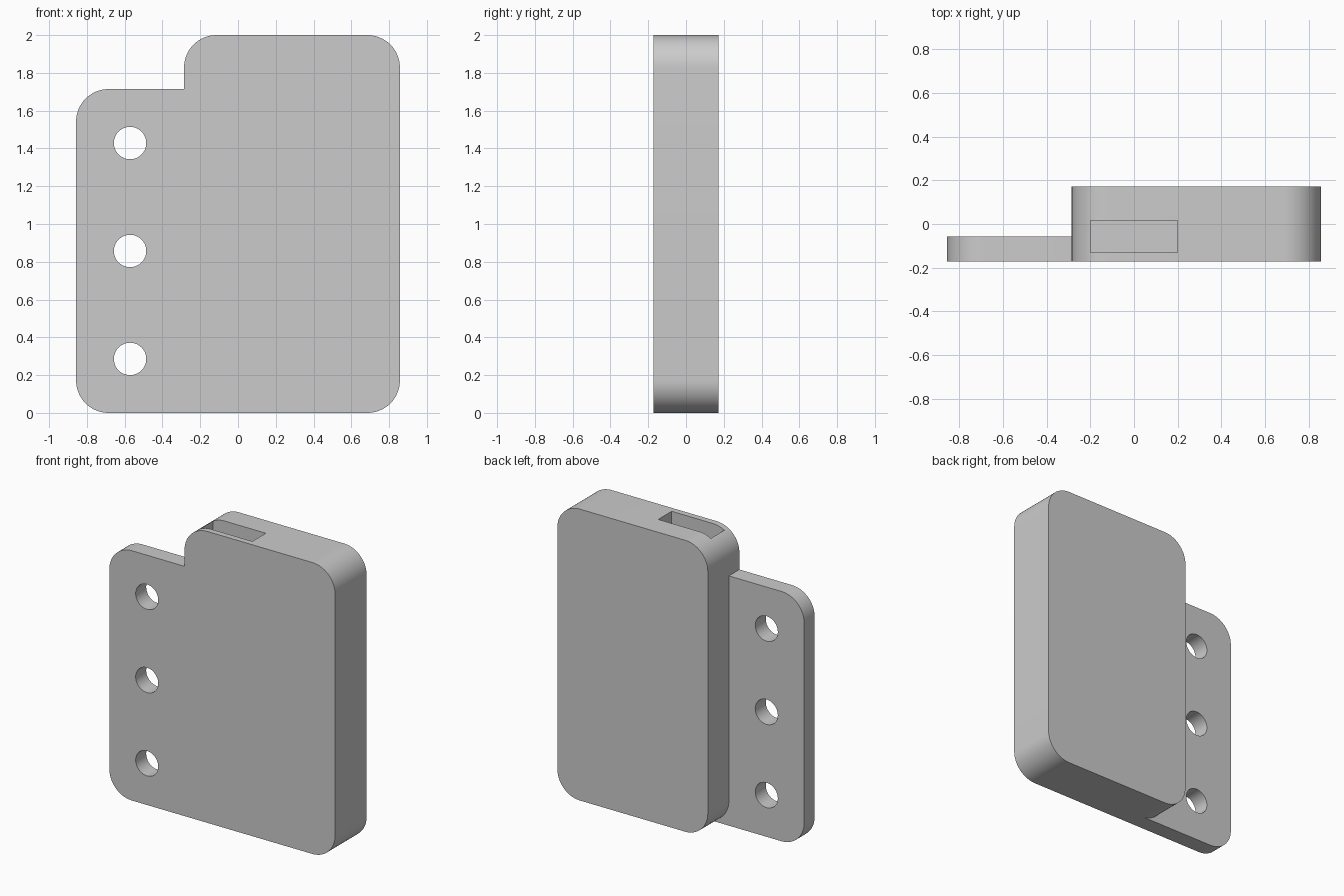
import bpy
import bmesh
from math import sin, cos, pi, radians

default = bpy.data.objects.get("Cube")
if default:
    bpy.data.objects.remove(default, do_unlink=True)

U = 2 / 35                      # design unit: the model is 35 units tall
FRONT, BACK = -3 * U, 3 * U
LEFT, RIGHT = 15 * U, -15 * U
BODY_EDGE = -5 * U
PLATE_BACK = FRONT + 2 * U
CORNER = 3 * U

grey = bpy.data.materials.new("plain grey")
grey.use_nodes = True
grey.diffuse_color = (0.6, 0.6, 0.6, 1)
grey.node_tree.nodes["Principled BSDF"].inputs["Base Color"].default_value = (0.6, 0.6, 0.6, 1)


def arc(x, z, r, start, sweep, steps):
    return [(x + r * cos(start + sweep * i / steps),
             z + r * sin(start + sweep * i / steps)) for i in range(steps + 1)]


def rounded_rect(x0, x1, z0, z1, r):
    pts = []
    centres = [(x1 - r, z1 - r), (x0 + r, z1 - r), (x0 + r, z0 + r), (x1 - r, z0 + r)]
    for i, (x, z) in enumerate(centres):
        pts += arc(x, z, r, i * pi / 2, pi / 2, 14)
    return pts


def prism(name, profile, y0, y1):
    """Extrude an x-z profile from y0 to y1."""
    bm = bmesh.new()
    face = bm.faces.new([bm.verts.new((x, y0, z)) for x, z in profile])
    moved = bmesh.ops.extrude_face_region(bm, geom=[face])["geom"]
    verts = [v for v in moved if isinstance(v, bmesh.types.BMVert)]
    bmesh.ops.translate(bm, verts=verts, vec=(0, y1 - y0, 0))
    bmesh.ops.recalc_face_normals(bm, faces=bm.faces)
    mesh = bpy.data.meshes.new(name)
    bm.to_mesh(mesh)
    bm.free()
    mesh.materials.append(grey)
    obj = bpy.data.objects.new(name, mesh)
    bpy.context.collection.objects.link(obj)
    return obj


def combine(target, other, operation):
    """Apply a boolean, then discard the helper."""
    mod = target.modifiers.new(operation.title(), "BOOLEAN")
    mod.operation, mod.object, mod.solver = operation, other, "EXACT"
    bpy.context.view_layer.objects.active = target
    other.hide_render = True
    bpy.ops.object.modifier_apply(modifier=mod.name)
    bpy.data.objects.remove(other, do_unlink=True)


# Thick body with rounded corners
body = prism("case_body", rounded_rect(BODY_EDGE, LEFT, 0, 35 * U, CORNER), FRONT, BACK)

# Thin mounting flange, rounded on its outer side and running into the body
flange_top = 30 * U
outline = [(0, 0), (0, flange_top)]
outline += arc(RIGHT + CORNER, flange_top - CORNER, CORNER, pi / 2, pi / 2, 14)
outline += arc(RIGHT + CORNER, CORNER, CORNER, pi, pi / 2, 14)
combine(body, prism("mounting_flange", outline, FRONT, PLATE_BACK), "UNION")

# Three screw holes
for height in (5, 15, 25):
    circle = arc(-10 * U, height * U, 1.5 * U, 0, 2 * pi, 48)[:-1]
    combine(body, prism("screw_hole", circle, FRONT - U, BACK + U), "DIFFERENCE")

# Slot in the top edge
slot = [(-0.2, 1.4), (0.2, 1.4), (0.2, 2.2), (-0.2, 2.2)]
combine(body, prism("top_slot", slot, -0.13, 0.016), "DIFFERENCE")

# Smooth rounded corners, crisp edges
bpy.ops.object.select_all(action="DESELECT")
body.select_set(True)
bpy.context.view_layer.objects.active = body
bpy.ops.object.shade_smooth_by_angle(angle=radians(30))
